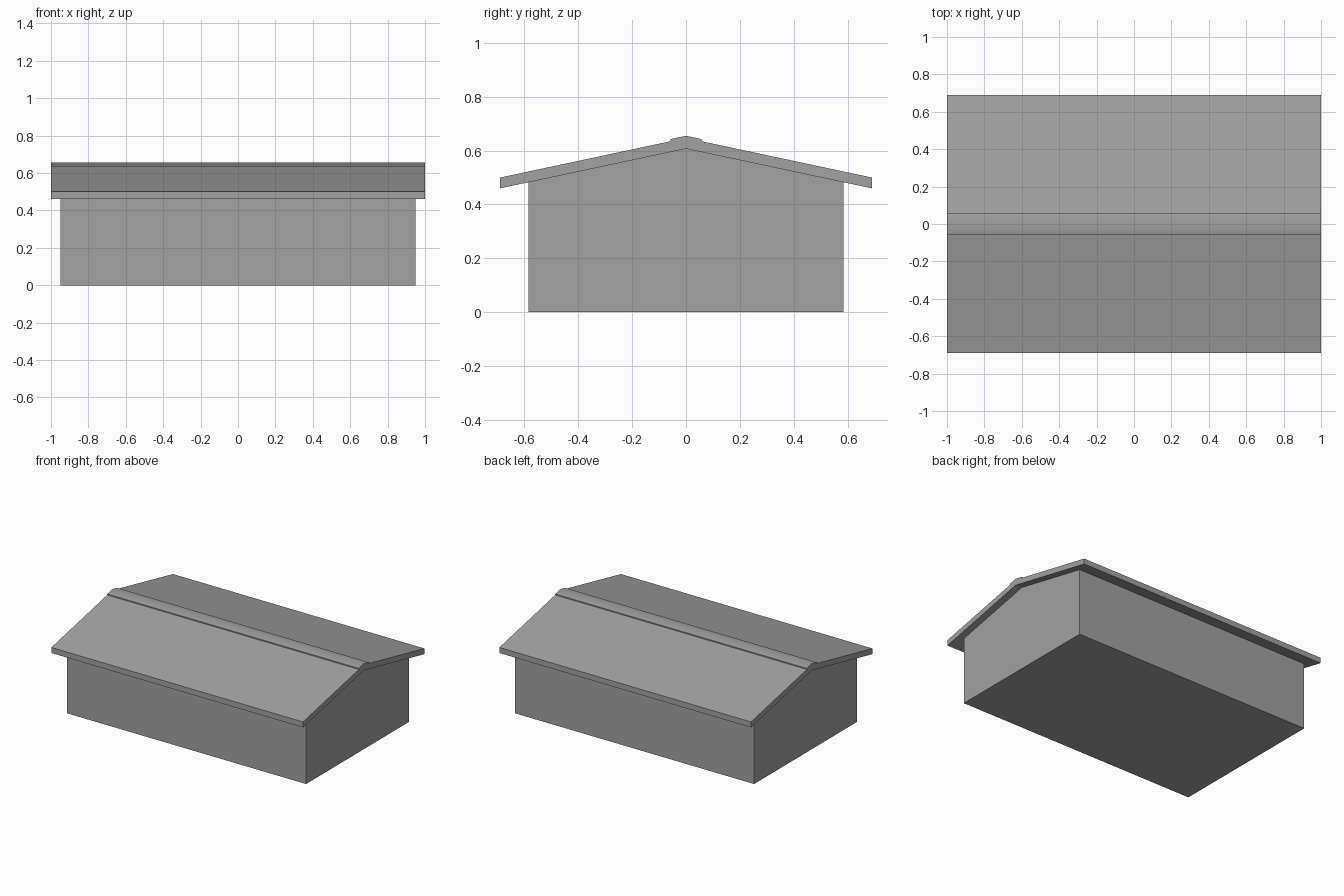
import bpy
import math

cube = bpy.data.objects.get("Cube")
if cube:
    bpy.data.objects.remove(cube, do_unlink=True)

grey = bpy.data.materials.new("plain grey")
grey.use_nodes = True
colour = (0.36, 0.36, 0.36, 1)
grey.diffuse_color = colour
grey.node_tree.nodes["Principled BSDF"].inputs["Base Color"].default_value = colour


def extrude_profile(name, half, half_length):
    """Mirror a (y, z) half profile across y = 0 and extrude it along x."""
    outline = half + [(-y, z) for y, z in reversed(half) if y > 0]
    n = len(outline)
    verts = [(x, y, z) for x in (-half_length, half_length) for y, z in outline]
    faces = [tuple(reversed(range(n))), tuple(range(n, 2 * n))]
    faces += [(i, (i + 1) % n, (i + 1) % n + n, i + n) for i in range(n)]
    mesh = bpy.data.meshes.new(name)
    mesh.from_pydata(verts, [], faces)
    mesh.materials.append(grey)
    obj = bpy.data.objects.new(name, mesh)
    bpy.context.collection.objects.link(obj)
    return obj


def drop(y, peak):
    """Height of a roof line at y, below its peak."""
    return peak - 0.213 * abs(y)


WALL, EAVE, CAP = 0.584, 0.69, 0.057
UNDER, OVER = 0.607, 0.647

# Walls with gable ends, closed underneath
extrude_profile("walls", [(WALL, 0), (WALL, drop(WALL, UNDER)), (0, UNDER)], 0.95)

# Roof slab and raised ridge cap in one outline, walked from eave to peak
# and then down the other side and back along the underside
right = [(EAVE, drop(EAVE, UNDER)), (EAVE, drop(EAVE, OVER)),
         (CAP, drop(CAP, OVER)), (CAP, 0.643), (0, 0.655)]
outline = right + [(-y, z) for y, z in reversed(right[:-1])] + [(0, UNDER)]
n = len(outline)
mesh = bpy.data.meshes.new("roof")
verts = [(x, y, z) for x in (-1, 1) for y, z in outline]
faces = [tuple(reversed(range(n))), tuple(range(n, 2 * n))]
faces += [(i, (i + 1) % n, (i + 1) % n + n, i + n) for i in range(n)]
mesh.from_pydata(verts, [], faces)
mesh.materials.append(grey)
roof = bpy.data.objects.new("roof", mesh)
bpy.context.collection.objects.link(roof)

# Rounded shading over the ridge, crisp edges elsewhere
bpy.ops.object.select_all(action="DESELECT")
roof.select_set(True)
bpy.context.view_layer.objects.active = roof
bpy.ops.object.shade_smooth_by_angle(angle=math.radians(30))
# Keep the shallow fold under the ridge flat
for face in mesh.polygons:
    if face.normal.z < 0:
        face.use_smooth = False
